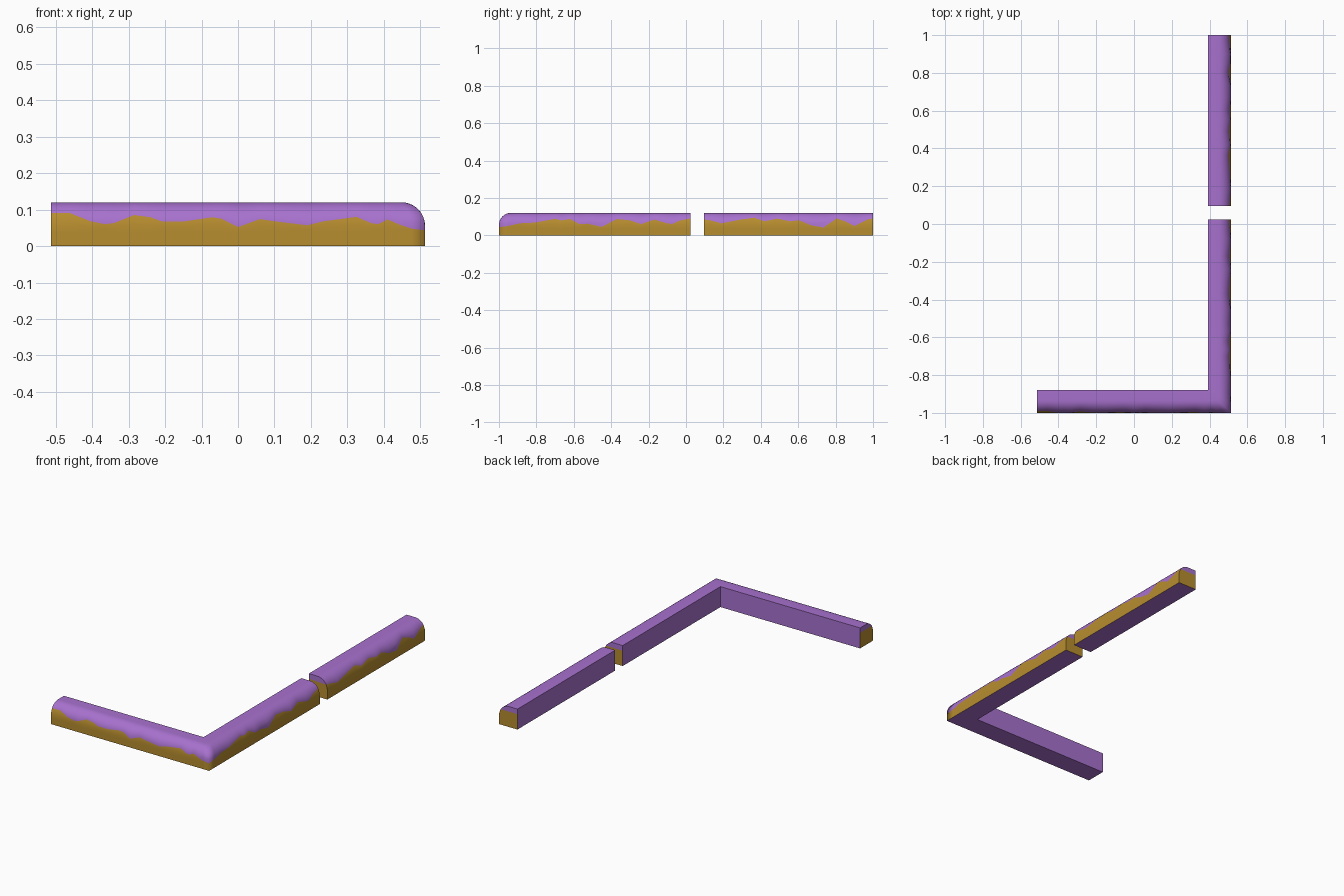
import bpy, bmesh, math

if "Cube" in bpy.data.objects:
    bpy.data.objects.remove(bpy.data.objects["Cube"])

X, W, H, R = 0.513, 0.12, 0.12, 0.065   # outer x, kerb width, height, edge radius
CAP = 0.09                              # colour line height on the inner side

def material(name, rgb):
    m = bpy.data.materials.new(name)
    m.diffuse_color = (*rgb, 1)
    m.use_nodes = True
    m.node_tree.nodes["Principled BSDF"].inputs["Base Color"].default_value = m.diffuse_color
    return m

MATS = [material("purple", (0.39, 0.165, 0.62)), material("ochre", (0.47, 0.265, 0.028))]

# Wavy colour line on each outer side: (position along the side, height)
FRONT = [(-.513, .09), (-.46, .09), (-.405, .068), (-.365, .06), (-.34, .063), (-.285, .085),
         (-.24, .079), (-.21, .068), (-.145, .068), (-.07, .079), (-.045, .075), (0, .052),
         (.06, .074), (.1, .068), (.19, .057), (.235, .068), (.325, .08), (.365, .063),
         (.385, .06), (.41, .073), (.445, .058), (.475, .048), (.513, .043)]
SIDE = [(-1, .043), (-.95, .05), (-.89, .064), (-.81, .068), (-.7, .088), (-.665, .08),
        (-.62, .087), (-.57, .06), (-.525, .062), (-.45, .045), (-.37, .087), (-.3, .08),
        (-.24, .06), (-.17, .084), (-.1, .064), (-.075, .06), (-.03, .08), (.025, .09)]
BACK = [(.095, .085), (.13, .08), (.19, .064), (.285, .083), (.365, .094), (.42, .075),
        (.49, .089), (.555, .075), (.605, .08), (.67, .053), (.735, .042), (.805, .09),
        (.85, .075), (.9, .05), (.97, .085), (1, .09)]

def inset(z):
    """Distance of the rounded outer face from the vertical plane at height z."""
    t = max(0, z - (H - R))
    return R - math.sqrt(max(0, R * R - t * t))

def section(w):
    """Closed cross-section (inset, z) whose colour line is at height w."""
    zs = [0, .035, .035 + (w - .035) * .5, w]
    pts = [(inset(z), z) for z in zs]
    a0 = math.asin(max(0, (w - H + R) / R))
    for k in range(1, 9):
        a = a0 + (math.pi / 2 - a0) * k / 8
        pts.append((R - R * math.cos(a), H - R + R * math.sin(a)))
    return pts + [(W, H), (W, CAP), (W, 0)]

def add_arm(bm, wave, place, corner, caps):
    """Sweep the section along one side; mitre it at the given corner position."""
    cols = []
    for s, w in wave:
        col = []
        for d, z in section(w):
            t = s
            if corner is not None and abs(s - corner) < W:
                sign = 1 if wave[0][0] >= corner else -1
                a = abs(s - corner)
                t = corner + sign * (W - (W - a) * (1 - d / W))
            col.append(bm.verts.new(place(t, d, z)))
        cols.append(col)
    n = len(cols[0])
    for a, b in zip(cols, cols[1:]):
        for i in range(n):
            j = (i + 1) % n
            f = bm.faces.new((a[i], b[i], b[j], a[j]))
            f.material_index = 1 if i < 3 else 0
            f.smooth = i < n - 3
    # End faces: ochre below, purple above
    for c in caps:
        v = cols[c]
        bm.faces.new(v[:4] + v[-2:]).material_index = 1
        bm.faces.new(v[3:-1])

def finish(bm, name):
    bmesh.ops.remove_doubles(bm, verts=bm.verts, dist=1e-5)
    bmesh.ops.recalc_face_normals(bm, faces=bm.faces)
    me = bpy.data.meshes.new(name)
    bm.to_mesh(me)
    bm.free()
    for m in MATS:
        me.materials.append(m)
    bpy.context.collection.objects.link(bpy.data.objects.new(name, me))

def on_front(t, d, z):
    return (t, -1 + d, z)

def on_right(t, d, z):
    return (X - d, t, z)

# L-shaped corner kerb
bm = bmesh.new()
add_arm(bm, FRONT, on_front, X, [0])
add_arm(bm, SIDE, on_right, -1, [-1])
finish(bm, "corner_edge")

# Straight kerb behind the gap
bm = bmesh.new()
add_arm(bm, BACK, on_right, None, [0, -1])
finish(bm, "straight_edge")
